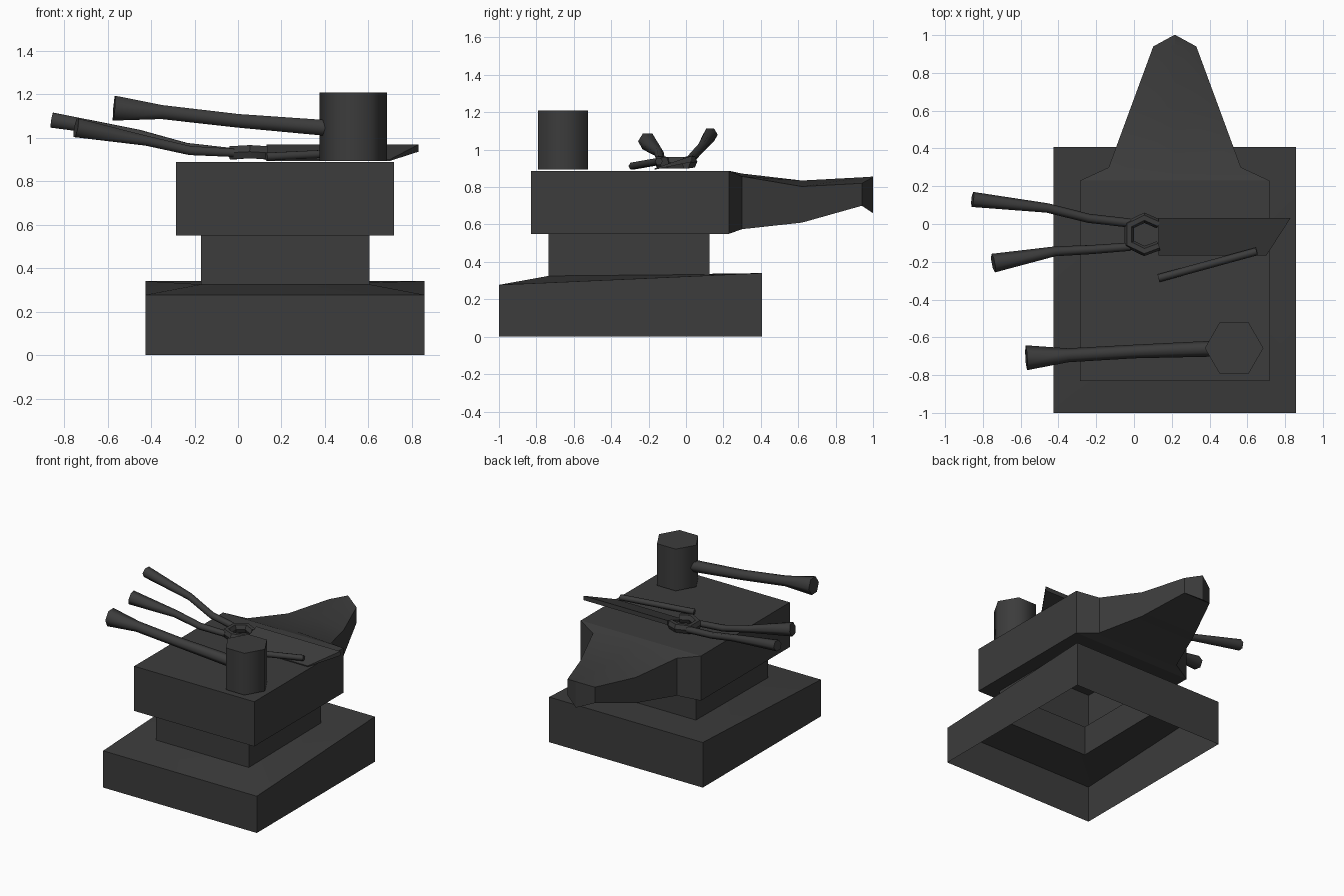
import bpy, bmesh, math
from mathutils import Vector

if "Cube" in bpy.data.objects:
    bpy.data.objects.remove(bpy.data.objects["Cube"], do_unlink=True)

iron = bpy.data.materials.new("dark_iron")
iron.use_nodes = True
colour = (0.045, 0.045, 0.045, 1)
iron.diffuse_color = colour
iron.node_tree.nodes["Principled BSDF"].inputs["Base Color"].default_value = colour


def finish(name, bm, angle):
    """Turn a bmesh into a shaded, coloured object."""
    bmesh.ops.recalc_face_normals(bm, faces=bm.faces)
    mesh = bpy.data.meshes.new(name)
    bm.to_mesh(mesh)
    bm.free()
    mesh.materials.append(iron)
    obj = bpy.data.objects.new(name, mesh)
    bpy.context.collection.objects.link(obj)
    bpy.ops.object.select_all(action='DESELECT')
    obj.select_set(True)
    bpy.context.view_layer.objects.active = obj
    bpy.ops.object.shade_smooth_by_angle(angle=math.radians(angle))
    return obj


def loft(name, rings, start=True, end=True, angle=30, back_open=False):
    """Skin a list of equal-length point rings."""
    bm = bmesh.new()
    loops = [[bm.verts.new(p) for p in ring] for ring in rings]
    n = len(loops[0])
    for a, b in zip(loops, loops[1:]):
        for i in range(n):
            j = (i + 1) % n
            bm.faces.new((a[i], a[j], b[j], b[i]))
    if start:
        bm.faces.new(loops[0][::-1])
    if end:
        bm.faces.new(loops[-1])
    bm.normal_update()
    if back_open:
        # the horn continues from the last tier's back wall
        top = max(v.co.z for v in bm.verts)
        back = [f for f in bm.faces if f.normal.y > 0.9
                and any(v.co.z == top for v in f.verts)]
        bmesh.ops.delete(bm, geom=back, context='FACES')
    return finish(name, bm, angle)


def tube(name, path, sides=6, angle=65, tall=1.0):
    """Sweep a polygon along points given as (x, y, z, radius)."""
    pts = [Vector(p[:3]) for p in path]
    rings = []
    for i, p in enumerate(pts):
        before = (p - pts[i - 1]).normalized() if i else Vector()
        after = (pts[i + 1] - p).normalized() if i + 1 < len(pts) else Vector()
        t = (before + after).normalized()
        side = t.cross(Vector((0, 0, 1))).normalized()
        up = side.cross(t)
        r = path[i][3]
        if i and i + 1 < len(pts):
            r /= max(0.6, before.dot(t))
        rings.append([p + side * r * math.cos(a) + up * path[i][3] * tall * math.sin(a)
                      for a in (math.tau * k / sides for k in range(sides))])
    return loft(name, rings, angle=angle)


def rect(x0, x1, y0, y1, z_front, z_back):
    return [(x0, y0, z_front), (x1, y0, z_front), (x1, y1, z_back), (x0, y1, z_back)]


# Anvil body: hollow stepped shell, open underneath
loft("anvil_body", [
    rect(-0.425, 0.857, -1, 0.407, 0, 0),
    rect(-0.425, 0.857, -1, 0.407, 0.277, 0.34),
    rect(-0.17, 0.605, -0.735, 0.125, 0.325, 0.333),
    rect(-0.17, 0.605, -0.735, 0.125, 0.55, 0.55),
    rect(-0.285, 0.717, -0.83, 0.23, 0.55, 0.55),
    rect(-0.285, 0.717, -0.83, 0.23, 0.887, 0.887)], start=False, back_open=True)


# Horn: sections of y, half width, bottom, edge and ridge heights
def horn_section(y, half, low, edge, ridge):
    mid = 0.216
    return [(mid - half, y, low), (mid + half, y, low), (mid + half, y, edge),
            (mid, y, ridge), (mid - half, y, edge)]


loft("anvil_horn", [horn_section(*s) for s in (
    (0.23, 0.501, 0.55, 0.887, 0.887),
    (0.30, 0.35, 0.575, 0.857, 0.872),
    (0.62, 0.232, 0.61, 0.803, 0.835),
    (0.94, 0.114, 0.70, 0.82, 0.852),
    (1.0, 0.004, 0.66, 0.853, 0.856))], start=False, angle=25)

# Hammer: six-sided upright head and flared handle
hexagon = [(0.53 + 0.155 * math.cos(math.tau * k / 6),
            -0.657 + 0.155 * math.sin(math.tau * k / 6)) for k in range(6)]
loft("hammer_head", [[(x, y, z) for x, y in hexagon] for z in (0.893, 1.208)], angle=65)
tube("hammer_handle", [(0.42, -0.66, 1.043, 0.042), (0, -0.675, 1.077, 0.036),
                       (-0.35, -0.695, 1.117, 0.037), (-0.57, -0.708, 1.135, 0.066)])

# Tongs: two flared handles and a pair of hooked jaws
tube("tongs_back_handle", [(-0.02, 0.005, 0.93, 0.024), (-0.24, 0.03, 0.955, 0.024),
                           (-0.46, 0.085, 1.015, 0.025), (-0.855, 0.13, 1.08, 0.04)])
tube("tongs_front_handle", [(-0.02, -0.12, 0.93, 0.022), (-0.22, -0.135, 0.94, 0.024),
                            (-0.42, -0.145, 0.985, 0.026), (-0.745, -0.207, 1.045, 0.05)])
tube("tongs_jaws", [(0.13, 0, 0.93, 0.025), (0.055, 0.033, 0.935, 0.025),
                    (-0.025, -0.005, 0.93, 0.025), (-0.025, -0.105, 0.93, 0.025),
                    (0.055, -0.143, 0.935, 0.025), (0.13, -0.115, 0.93, 0.025)],
     angle=40, tall=1.4)

# Blade being worked: thick spine tapering down to a thin edge
loft("blade", [
    [(0.13, 0.033, 0.935), (0.83, 0.033, 0.935), (0.83, 0.033, 0.968), (0.13, 0.033, 0.968)],
    [(0.13, -0.168, 0.893), (0.70, -0.168, 0.893), (0.70, -0.168, 0.9), (0.13, -0.168, 0.9)]])

# Loose rod lying on the anvil face
tube("punch_rod", [(0.13, -0.287, 0.912, 0.021), (0.65, -0.145, 0.937, 0.021)])
